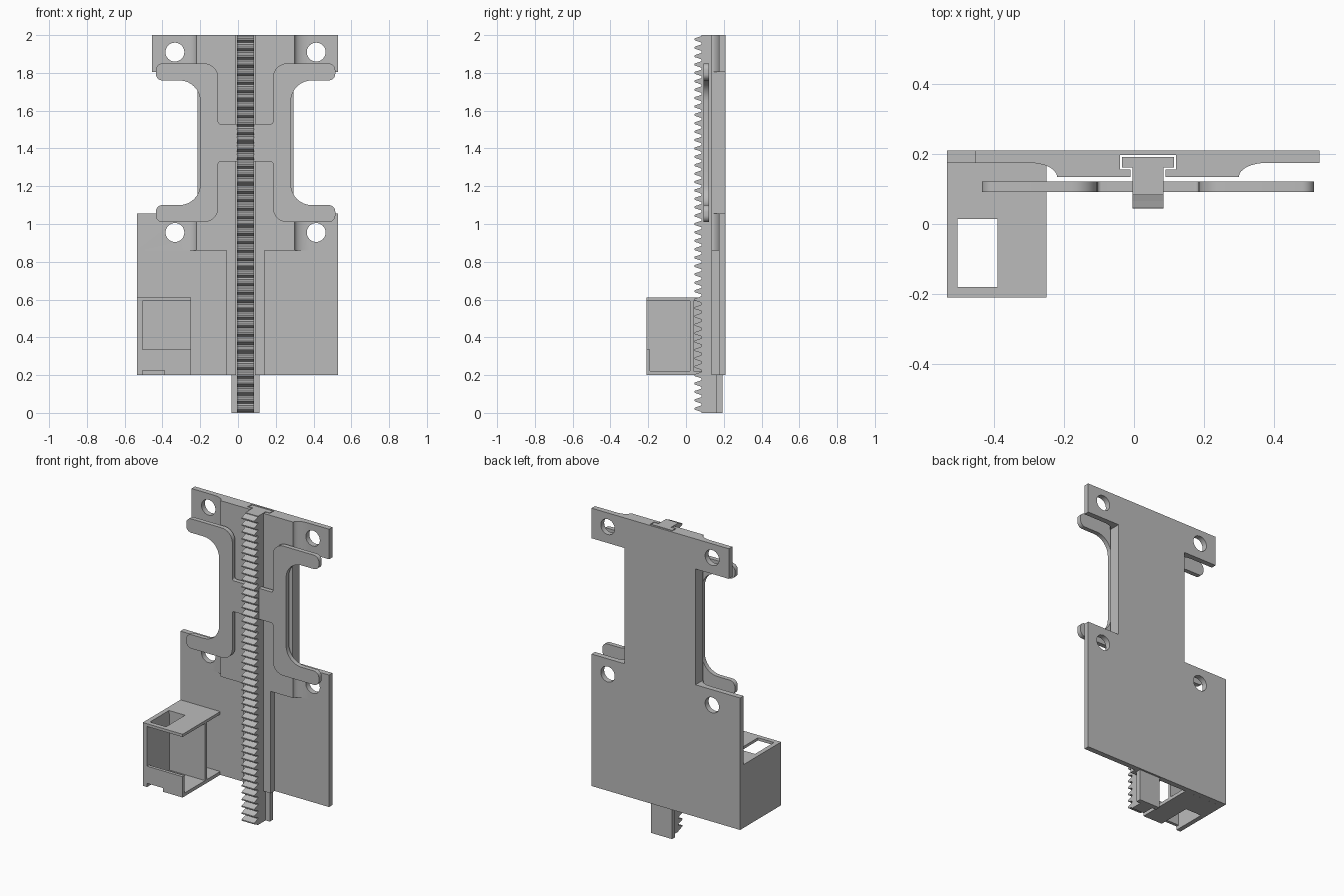
import bpy, bmesh, math
from mathutils import Vector, Matrix

if "Cube" in bpy.data.objects:
    bpy.data.objects.remove(bpy.data.objects["Cube"], do_unlink=True)

grey = bpy.data.materials.new("light grey plastic")
grey.use_nodes = True
grey.diffuse_color = (0.5, 0.5, 0.5, 1)
grey.node_tree.nodes["Principled BSDF"].inputs["Base Color"].default_value = (0.5, 0.5, 0.5, 1)

MID = 0.04  # centre line of rack, slide and bracket
AXES = {"x": lambda p, d: (d, p[0], p[1]),
        "y": lambda p, d: (p[0], d, p[1]),
        "z": lambda p, d: (p[0], p[1], d)}


def prism(name, points, axis, low, high):
    """Extrude a flat outline along one axis."""
    bm = bmesh.new()
    face = bm.faces.new([bm.verts.new(AXES[axis](p, low)) for p in points])
    out = bmesh.ops.extrude_face_region(bm, geom=[face])
    shift = Vector(AXES[axis]((0, 0), high - low))
    bmesh.ops.translate(bm, vec=shift, verts=[g for g in out["geom"] if isinstance(g, bmesh.types.BMVert)])
    bmesh.ops.recalc_face_normals(bm, faces=bm.faces)
    mesh = bpy.data.meshes.new(name)
    bm.to_mesh(mesh)
    bm.free()
    mesh.materials.append(grey)
    obj = bpy.data.objects.new(name, mesh)
    bpy.context.collection.objects.link(obj)
    return obj


def box(name, x, y, z):
    return prism(name, [(x[0], y[0]), (x[1], y[0]), (x[1], y[1]), (x[0], y[1])], "z", *z)


def combine(obj, other, operation="DIFFERENCE"):
    """Apply a boolean and discard the helper."""
    other.hide_render = True
    mod = obj.modifiers.new("cut", "BOOLEAN")
    mod.operation, mod.object, mod.solver = operation, other, "EXACT"
    bpy.context.view_layer.objects.active = obj
    bpy.ops.object.modifier_apply(modifier=mod.name)
    bpy.data.objects.remove(other, do_unlink=True)


def rounded(corners, steps=8):
    """Outline whose corners (x, y, radius) are rounded."""
    result = []
    for i, (x, y, r) in enumerate(corners):
        p = Vector((x, y))
        if r == 0:
            result.append((x, y))
            continue
        a = (Vector(corners[i - 1][:2]) - p).normalized()
        b = (Vector(corners[(i + 1) % len(corners)][:2]) - p).normalized()
        for k in range(steps + 1):
            t = k / steps * math.pi / 2
            q = p + a * r * (1 - math.sin(t)) + b * r * (1 - math.cos(t))
            result.append(tuple(q))
    return result


def smooth(obj):
    bpy.ops.object.select_all(action="DESELECT")
    obj.select_set(True)
    bpy.context.view_layer.objects.active = obj
    bpy.ops.object.shade_smooth_by_angle(angle=math.radians(25))


# Back plate: constant section with a raised centre, flared sides and a T slot
BACK, FLAT, RAISED = 0.21, 0.175, 0.135
half = [(0.05, 0.198), (0.08, 0.198), (0.08, 0.156), (0.05, 0.156), (0.05, RAISED), (0.26, RAISED)]
half += [(0.34 - 0.08 * math.cos(t), RAISED + 0.04 * math.sin(t))
         for t in [math.pi / 2 * k / 8 for k in range(1, 9)]]
half += [(0.49, FLAT), (0.49, BACK)]
left_edge = [(-0.575, BACK), (-0.575, FLAT)]
mirrored = [(-u, v) for u, v in reversed(half[:-2])]
outline = [(u + MID, v) for u, v in half[1:] + left_edge + mirrored[:-1]]
plate = prism("back_plate", outline, "z", 0.2, 2.0)

# Cut the waist, the narrow upper tab and the thin lower shoulders
for x, y, z in [((-0.8, -0.215), (0, 0.3), (1.055, 1.805)),
                ((0.295, 0.8), (0, 0.3), (1.055, 1.805)),
                ((-0.8, -0.455), (0, 0.3), (1.7, 2.1)),
                ((-0.8, -0.06), (0, FLAT + 0.0003), (0.1, 0.86)),
                ((0.14, 0.8), (0, FLAT + 0.0003), (0.1, 0.86))]:
    combine(plate, box("plate_cutter", x, y, z))

# Screw holes
for x in (MID - 0.374, MID + 0.374):
    for z in (0.955, 1.91):
        ring = [(x + 0.05 * math.cos(a), z + 0.05 * math.sin(a))
                for a in [math.tau * k / 32 for k in range(32)]]
        combine(plate, prism("hole_cutter", ring, "y", 0, 0.4))
smooth(plate)

# Toothed rack with a T-shaped foot running in the slot
TEETH = 45
pitch = 2.0 / TEETH
ROOT, TIP = 0.083, 0.045
profile = [(0.192, 0), (ROOT, 0)]
for i in range(TEETH):
    for y, f in [(ROOT, 0.1), (0.066, 0.24), (TIP + 0.004, 0.36), (TIP, 0.42),
                 (TIP, 0.58), (TIP + 0.004, 0.64), (0.066, 0.76), (ROOT, 0.9)]:
        profile.append((y, (i + f) * pitch))
profile += [(ROOT, 2.0), (0.192, 2.0)]
rack = prism("toothed_rack", profile, "x", MID - 0.045, MID + 0.045)
combine(rack, box("rack_foot", (MID - 0.075, MID + 0.075), (0.161, 0.192), (0, 2.0)), "UNION")

# Four-armed bracket: one side outlined, the other mirrored about the rack
upper = [(0.045, 1.53, 0), (0.145, 1.53, 0.012), (0.145, 1.85, 0.075), (0.475, 1.85, 0.035),
         (0.475, 1.76, 0.035), (0.24, 1.76, 0.11)]
lower = [(x, 2.86 - z, r) for x, z, r in reversed(upper)]
for name, side in (("left_bracket", 1), ("right_bracket", -1)):
    corners = [(MID + side * x, z, r) for x, z, r in upper + lower]
    smooth(prism(name, rounded(corners), "y", 0.092, 0.121))

# Open housing at the lower corner
housing = box("housing", (-0.535, -0.25), (-0.21, FLAT), (0.2, 0.61))
OPEN = (-0.505, -0.1)
PORT = (-0.505, -0.39)
for x, y, z in [(OPEN, (-0.19, 0.02), (0.222, 0.592)),     # main cavity
                (OPEN, (-0.4, -0.1), (0.335, 0.592)),      # front window
                (OPEN, (0.04, 0.4), (0.222, 0.592)),       # rear cavity
                (PORT, (-0.18, 0.015), (0.5, 0.8)),        # top port
                (PORT, (-0.4, 0.015), (0.1, 0.224))]:      # bottom slot
    combine(housing, box("housing_cutter", x, y, z))
